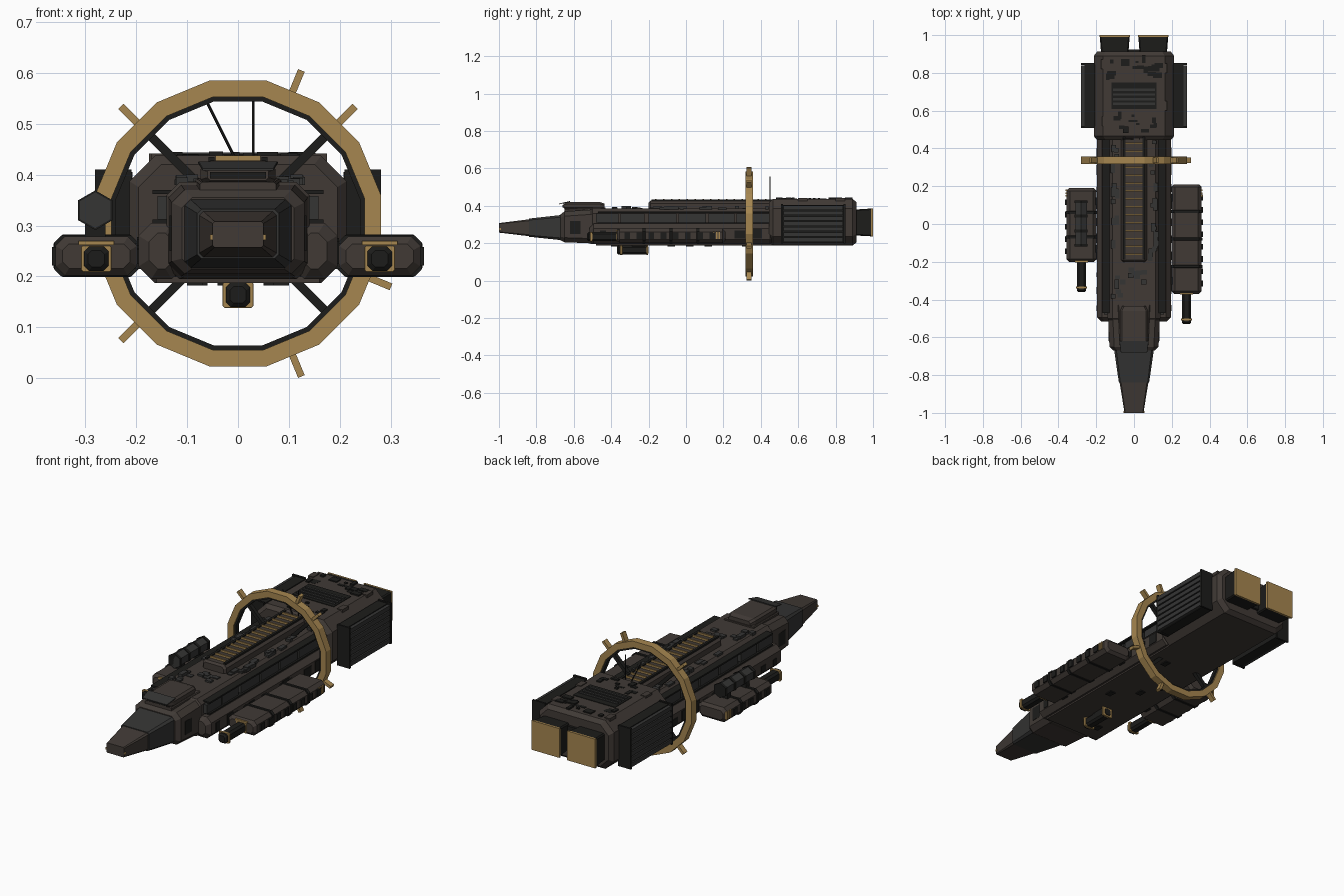
import bpy, bmesh, math, random
from mathutils import Vector

random.seed(4)


def material(name, r, g, b):
    m = bpy.data.materials.new(name)
    m.diffuse_color = (r, g, b, 1)
    return m


HULL = material("hull_brown", 0.052, 0.042, 0.036)
GREY = material("dark_grey", 0.035, 0.035, 0.034)
BLACK = material("near_black", 0.012, 0.012, 0.011)
BRASS = material("brass", 0.38, 0.24, 0.08)


def make(name, bm, mat):
    bmesh.ops.recalc_face_normals(bm, faces=bm.faces)
    me = bpy.data.meshes.new(name)
    bm.to_mesh(me)
    bm.free()
    me.materials.append(mat)
    ob = bpy.data.objects.new(name, me)
    bpy.context.collection.objects.link(ob)
    return ob


def loft(name, sections, mat, cx=0):
    """Chamfered rectangles (y, half width, z low, z high, chamfer) joined along y."""
    bm = bmesh.new()
    rings = []
    for y, w, a, b, c in sections:
        pts = [(w, a + c), (w, b - c), (w - c, b), (c - w, b),
               (-w, b - c), (-w, a + c), (c - w, a), (w - c, a)]
        rings.append([bm.verts.new((cx + x, y, z)) for x, z in pts])
    for r, q in zip(rings, rings[1:]):
        for i in range(8):
            j = (i + 1) % 8
            bm.faces.new((r[i], r[j], q[j], q[i]))
    bm.faces.new(rings[0])
    bm.faces.new(rings[-1])
    return make(name, bm, mat)


def block(name, cx, w, y0, y1, a, b, mat, c=0.02, e=0.015):
    """Chamfered block whose two ends are pulled in by e."""
    return loft(name, [(y0, w - e, a + e, b - e, c * 0.7), (y0 + e, w, a, b, c),
                       (y1 - e, w, a, b, c), (y1, w - e, a + e, b - e, c * 0.7)], mat, cx)


def add_box(bm, x0, x1, y0, y1, z0, z1):
    v = bmesh.ops.create_cube(bm, size=1)["verts"]
    for p in v:
        p.co = ((x0 + x1) / 2 + p.co.x * (x1 - x0), (y0 + y1) / 2 + p.co.y * (y1 - y0),
                (z0 + z1) / 2 + p.co.z * (z1 - z0))


def boxes(name, dims, mat):
    bm = bmesh.new()
    for d in dims:
        add_box(bm, *d)
    return make(name, bm, mat)


def rod(name, p, q, r, mat, n=8):
    p, q = Vector(p), Vector(q)
    bm = bmesh.new()
    bmesh.ops.create_cone(bm, cap_ends=True, segments=n, radius1=r, radius2=r, depth=(q - p).length)
    ob = make(name, bm, mat)
    ob.location = (p + q) / 2
    ob.rotation_euler = (q - p).to_track_quat('Z', 'Y').to_euler()
    return ob


# Nose, neck and fuselage
loft("nose_tip", [(-1, 0.05, 0.257, 0.308, 0.004), (-0.84, 0.076, 0.238, 0.328, 0.008)], HULL)
loft("nose_cone", [(-0.84, 0.08, 0.235, 0.332, 0.008), (-0.66, 0.106, 0.216, 0.352, 0.012)], GREY)
boxes("nose_sensors", [(s * 0.052 - 0.003, s * 0.052 + 0.003, -1, -0.99, 0.272, 0.282) for s in (-1, 1)], BRASS)
loft("neck", [(-0.67, 0.11, 0.215, 0.355, 0.02), (-0.65, 0.13, 0.205, 0.37, 0.025),
              (-0.5, 0.137, 0.2, 0.38, 0.025)], HULL)
loft("fuselage", [(-0.52, 0.125, 0.2, 0.37, 0.02), (-0.5, 0.14, 0.195, 0.385, 0.025),
                  (0.47, 0.14, 0.19, 0.385, 0.025)], HULL)
boxes("neck_side_panels", [(s * 0.128 - 0.006, s * 0.128 + 0.006, -0.62, -0.53, 0.25, 0.32)
                           for s in (-1, 1)], BLACK)

# Shoulders along the flanks, with keel plate
for s in (-1, 1):
    block("shoulder", s * 0.15, 0.045, -0.515, 0.47, 0.195, 0.305, HULL, 0.025, 0.02)
    boxes("flank_panels", [(s * 0.146 - 0.012, s * 0.146 + 0.012, y, y + d - 0.012, 0.312, 0.358)
                           for y, d in ((-0.48, 0.13), (-0.35, 0.14), (-0.2, 0.16),
                                        (-0.04, 0.16), (0.12, 0.15), (0.27, 0.19))], GREY)
    boxes("flank_rails", [(s * 0.148 - 0.02, s * 0.148 + 0.02, -0.47, 0.46, z, z + 0.008)
                          for z in (0.304, 0.362)], BLACK)
    boxes("flank_greebles", [(s * 0.19 - 0.008, s * 0.19 + 0.008, y, y + random.uniform(0.02, 0.06),
                              0.225, random.uniform(0.25, 0.28))
                             for y in [-0.46 + 0.09 * i for i in range(10)]], BLACK)
boxes("keel_plate", [(-0.16, 0.16, -0.48, 0.47, 0.187, 0.2)], HULL)

# Bridge with visor
loft("bridge_base", [(-0.65, 0.075, 0.36, 0.385, 0.004), (-0.43, 0.085, 0.37, 0.392, 0.004)], HULL)
loft("bridge", [(-0.655, 0.06, 0.388, 0.412, 0.006), (-0.63, 0.074, 0.38, 0.42, 0.01),
                (-0.46, 0.074, 0.38, 0.42, 0.01), (-0.435, 0.062, 0.38, 0.412, 0.01)], HULL)
loft("bridge_visor", [(-0.68, 0.07, 0.408, 0.412, 0.001), (-0.62, 0.078, 0.421, 0.426, 0.001)], GREY)
boxes("bridge_window", [(-0.055, 0.055, -0.66, -0.64, 0.392, 0.405)], BLACK)

# Dorsal spine with brass rungs
block("spine", 0, 0.068, -0.2, 0.47, 0.37, 0.428, HULL, 0.015, 0.01)
boxes("spine_rails", [(s * 0.052 - 0.006, s * 0.052 + 0.006, -0.185, 0.46, 0.425, 0.434)
                      for s in (-1, 1)], BLACK)
boxes("spine_rungs", [(-0.044, 0.044, y, y + 0.008, 0.424, 0.437)
                      for y in [-0.165 + 0.042 * i for i in range(15)]], BRASS)

# Engine block
loft("engine_block", [(0.445, 0.195, 0.205, 0.42, 0.045), (0.465, 0.213, 0.187, 0.437, 0.05),
                      (0.89, 0.213, 0.187, 0.437, 0.05), (0.912, 0.195, 0.205, 0.42, 0.045)], HULL)
boxes("engine_hatch", [(-0.12, 0.12, 0.61, 0.75, 0.434, 0.44)], BLACK)
boxes("engine_hatch_slats", [(-0.11, 0.11, y, y + 0.012, 0.436, 0.443)
                             for y in (0.63, 0.655, 0.68, 0.705)], GREY)
boxes("engine_tail_bar", [(-0.06, 0.06, 0.905, 0.925, 0.26, 0.37)], BLACK)
deck = []
for i in range(26):
    x, y = random.uniform(-0.15, 0.13), random.choice((random.uniform(0.48, 0.58), random.uniform(0.76, 0.86)))
    deck.append((x, x + random.uniform(0.015, 0.05), y, y + random.uniform(0.01, 0.04),
                 0.432, random.uniform(0.438, 0.445)))
boxes("engine_deck_greebles", deck, BLACK)
boxes("engine_edge_plates", [(x, x + 0.03, y, y + 0.05, 0.405, 0.441)
                             for x, y in ((-0.175, 0.82), (-0.17, 0.52), (0.145, 0.6), (0.145, 0.8))], HULL)

# Nozzles and radiators, both sides
for s in (-1, 1):
    loft("nozzle", [(0.9, 0.072, 0.242, 0.38, 0.006), (0.992, 0.079, 0.237, 0.386, 0.006)], BLACK, s * 0.102)
    boxes("nozzle_plate", [(s * 0.102 - 0.08, s * 0.102 + 0.08, 0.99, 1, 0.236, 0.387)], BRASS)
    boxes("radiator_core", [(s * 0.235 - 0.028, s * 0.235 + 0.028, 0.515, 0.845, 0.205, 0.405)], BLACK)
    boxes("radiator_slats", [(s * 0.245 - 0.035, s * 0.245 + 0.035, 0.52, 0.84, z, z + 0.022)
                             for z in [0.208 + 0.0285 * i for i in range(7)]], GREY)
    boxes("radiator_ends", [(s * 0.245 - 0.036, s * 0.245 + 0.036, y, y + 0.01, 0.2, 0.41)
                            for y in (0.508, 0.842)], BLACK)

# Ring around the hull: outer brass band, dark inner liner
RY, RZ = 0.337, 0.304


def ring(name, profile, mat):
    bm = bmesh.new()
    loops = []
    for i in range(16):
        a = math.radians(11.25 + 22.5 * i)
        loops.append([bm.verts.new((r * math.cos(a), RY + y, RZ + r * math.sin(a))) for r, y in profile])
    n = len(profile)
    for i in range(16):
        p, q = loops[i], loops[(i + 1) % 16]
        for k in range(n):
            bm.faces.new((p[k], p[(k + 1) % n], q[(k + 1) % n], q[k]))
    return make(name, bm, mat)


ring("ring_band", [(0.253, -0.02), (0.286, -0.02), (0.286, 0.02), (0.253, 0.02)], BRASS)
ring("ring_liner", [(0.244, -0.013), (0.256, -0.013), (0.256, 0.013), (0.244, 0.013)], BLACK)


def radial_bar(name, deg, r0, r1, w, d, mat):
    ob = boxes(name, [(r0, r1, -d, d, -w, w)], mat)
    ob.location = (0, RY, RZ)
    ob.rotation_euler = (0, -math.radians(deg), 0)


for deg in (67.5, 45, 135, 225, 292.5, 337.5):
    radial_bar("ring_peg", deg, 0.275, 0.325, 0.007, 0.014, BRASS)
for deg in (45, 135, 225, 315):
    radial_bar("ring_strut", deg, 0.1, 0.25, 0.009, 0.01, BLACK)


# Guns: barrel with brass collar and muzzle ring
def gun(x, z, y0, y1):
    block("gun_barrel", x, 0.024, y0, y1, z - 0.024, z + 0.024, BLACK, 0.01, 0.008)
    for y, t in ((y0 + 0.018, 0.012), (y1 - 0.012, 0.01)):
        block("gun_collar", x, 0.03, y, y + t, z - 0.026, z + 0.026, BRASS, 0.004, 0.001)


# Side pods with ribs, brackets and clamps
for s, y0, y1 in ((1, -0.37, 0.21), (-1, -0.2, 0.19)):
    x = s * 0.278
    block("pod", x, 0.08, y0, y1, 0.202, 0.278, HULL, 0.018, 0.014)
    n = 4 if s > 0 else 3
    for i in range(1, n):
        y = y0 + (y1 - y0) * i / n
        block("pod_rib", x, 0.084, y - 0.008, y + 0.008, 0.199, 0.282, BLACK, 0.018, 0.002)
    boxes("pod_clamps", [(s * 0.358 - 0.007, s * 0.358 + 0.007, y0 + 0.04 + 0.065 * i, y0 + 0.07 + 0.065 * i,
                          0.222, 0.258) for i in range(int((y1 - y0) / 0.07))], BLACK)
    boxes("pod_brackets", [(s * 0.19 - 0.03, s * 0.19 + 0.03, y, y + 0.04, 0.215, 0.265)
                           for y in (y0 + 0.05, y1 - 0.09)], BLACK)
    boxes("pod_strips", [(s * 0.357 - 0.005, s * 0.357 + 0.005, y, y + 0.008, 0.222, 0.262)
                         for y in (0.145, 0.16, 0.175)], BRASS)
    boxes("pod_front_trim", [(x - 0.035, x + 0.035, y0 - 0.003, y0 + 0.01, 0.262, 0.27)], BRASS)
    gun(x, 0.235, y0 - 0.16, y0 + 0.01)

# Belly gun
gun(0, 0.164, -0.37, -0.2)
boxes("belly_gun_mount", [(-0.02, 0.02, -0.29, -0.22, 0.17, 0.2)], BLACK)

# Hexagonal tank on the left pod
rod("tank", (-0.28, -0.12, 0.33), (-0.28, 0.12, 0.33), 0.035, GREY, 6)
for y in (-0.12, -0.045, 0.035, 0.11):
    rod("tank_band", (-0.28, y, 0.33), (-0.28, y + 0.015, 0.33), 0.039, BLACK, 6)
boxes("tank_saddles", [(-0.3, -0.26, y, y + 0.03, 0.27, 0.31) for y in (-0.09, 0.06)], BLACK)

# Antennas
rod("antenna_straight", (0.03, 0.45, 0.42), (0.03, 0.45, 0.556), 0.0028, BLACK, 6)
rod("antenna_slanted", (0, 0.45, 0.42), (-0.06, 0.45, 0.54), 0.0028, BLACK, 6)

# Deck greebles beside the spine and ahead of it
bits = []
for i in range(34):
    x, y = random.choice((-1, 1)) * random.uniform(0.085, 0.12), random.uniform(-0.4, 0.43)
    bits.append((x - 0.012, x + 0.012, y, y + random.uniform(0.015, 0.05), 0.38, random.uniform(0.388, 0.4)))
for i in range(10):
    x, y = random.uniform(-0.1, 0.05), random.uniform(-0.41, -0.24)
    bits.append((x, x + 0.03, y, y + 0.025, 0.38, random.uniform(0.387, 0.395)))
boxes("deck_greebles", bits, GREY)
boxes("belly_greebles", [(x, x + 0.03, y, y + 0.04, 0.182, 0.19) for x, y in
                         ((-0.1, -0.4), (0.07, -0.1), (-0.09, 0.1), (0.05, 0.3), (-0.04, 0.0))], BLACK)
